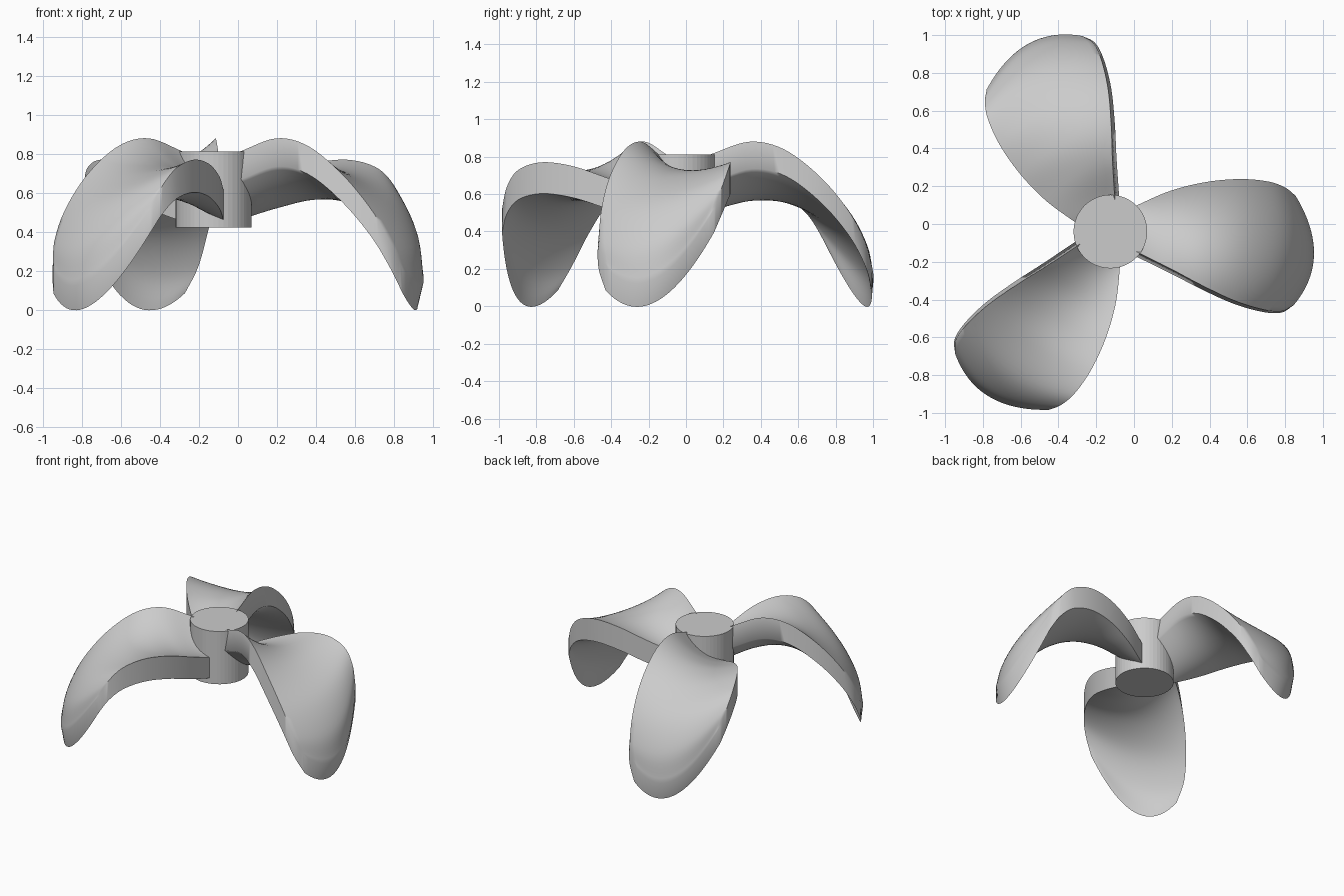
import bpy, bmesh, math
from mathutils import Vector, Matrix

cube = bpy.data.objects.get("Cube")
if cube:
    bpy.data.objects.remove(cube, do_unlink=True)

HUB = Vector((-0.125, -0.04, 0))

grey = bpy.data.materials.new("light_grey")
grey.use_nodes = True
colour = (0.6, 0.6, 0.6, 1)
grey.diffuse_color = colour
grey.node_tree.nodes["Principled BSDF"].inputs["Base Color"].default_value = colour


def finish(bm, name):
    bmesh.ops.recalc_face_normals(bm, faces=bm.faces)
    mesh = bpy.data.meshes.new(name)
    bm.to_mesh(mesh)
    bm.free()
    mesh.materials.append(grey)
    obj = bpy.data.objects.new(name, mesh)
    bpy.context.collection.objects.link(obj)
    return obj


def smooth(obj, degrees):
    bpy.ops.object.select_all(action='DESELECT')
    obj.select_set(True)
    bpy.context.view_layer.objects.active = obj
    bpy.ops.object.shade_smooth_by_angle(angle=math.radians(degrees))


# Hub: plain upright cylinder
bm = bmesh.new()
bmesh.ops.create_cone(bm, cap_ends=True, segments=48, radius1=0.195, radius2=0.195,
                      depth=0.39, matrix=Matrix.Translation(HUB + Vector((0, 0, 0.617))))
finish(bm, "hub")

# Blade guide curves from root to tip: trailing edge, middle, leading edge
TRAILING = [(-.08, -.10, .77), (.03, -.155, .82), (.2, -.24, .88), (.36, -.325, .84),
            (.53, -.405, .70), (.68, -.452, .52), (.78, -.462, .35), (.845, -.43, .21)]
MIDDLE = [(-.08, 0, .66), (.05, -.02, .68), (.22, -.03, .72), (.4, -.05, .735),
          (.6, -.08, .69), (.8, -.12, .56), (.92, -.15, .36), (.953, -.16, .15)]
LEADING = [(-.08, .05, .58), (.05, .115, .63), (.2, .178, .69), (.38, .222, .75),
           (.56, .238, .77), (.71, .225, .73), (.80, .193, .64), (.855, .15, .52)]


def along(points, t):
    """Catmull-Rom point at t in 0..1."""
    pts = [Vector(p) for p in points]
    pts = [2 * pts[0] - pts[1]] + pts + [2 * pts[-1] - pts[-2]]
    spans = len(points) - 1
    i = min(int(t * spans), spans - 1)
    f = t * spans - i
    a, b, c, d = pts[i:i + 4]
    return 0.5 * (2 * b + (c - a) * f + (2 * a - 5 * b + 4 * c - d) * f ** 2
                  + (3 * b - a - 3 * c + d) * f ** 3)


def top_point(u, v):
    a, b, c = (along(g, u) for g in (TRAILING, MIDDLE, LEADING))
    return a * (2 * v - 1) * (v - 1) + b * 4 * v * (1 - v) + c * v * (2 * v - 1)


def under_offset(u, v):
    drop = 0.145 + 0.025 * v * math.sin(math.pi * u) - 0.02 * u ** 4
    inward = 0.12 * v * (1 - v) * u ** 3
    return Vector((-inward, -0.027 * (1 - v) * (1 - u ** 2), -drop))


# Blade: curved upper sheet, lower sheet and the rim between them
NU, NV = 42, 24
bm = bmesh.new()
upper, lower = [], []
for i in range(NU + 1):
    params = [(i / NU, j / NV) for j in range(NV + 1)]
    upper.append([bm.verts.new(top_point(*p) - HUB) for p in params])
    lower.append([bm.verts.new(top_point(*p) + under_offset(*p) - HUB) for p in params])
for sheet in (upper, lower):
    for i in range(NU):
        for j in range(NV):
            bm.faces.new((sheet[i][j], sheet[i + 1][j], sheet[i + 1][j + 1], sheet[i][j + 1]))
for j in (0, NV):
    for i in range(NU):
        bm.faces.new((upper[i][j], upper[i + 1][j], lower[i + 1][j], lower[i][j]))
for i in (0, NU):
    for j in range(NV):
        bm.faces.new((upper[i][j], upper[i][j + 1], lower[i][j + 1], lower[i][j]))
blade = finish(bm, "blade_1")
smooth(blade, 60)
blade.location = HUB

# Two more blades around the hub
for k in (1, 2):
    copy = blade.copy()
    copy.name = f"blade_{k + 1}"
    copy.rotation_euler.z = k * math.tau / 3
    bpy.context.collection.objects.link(copy)
